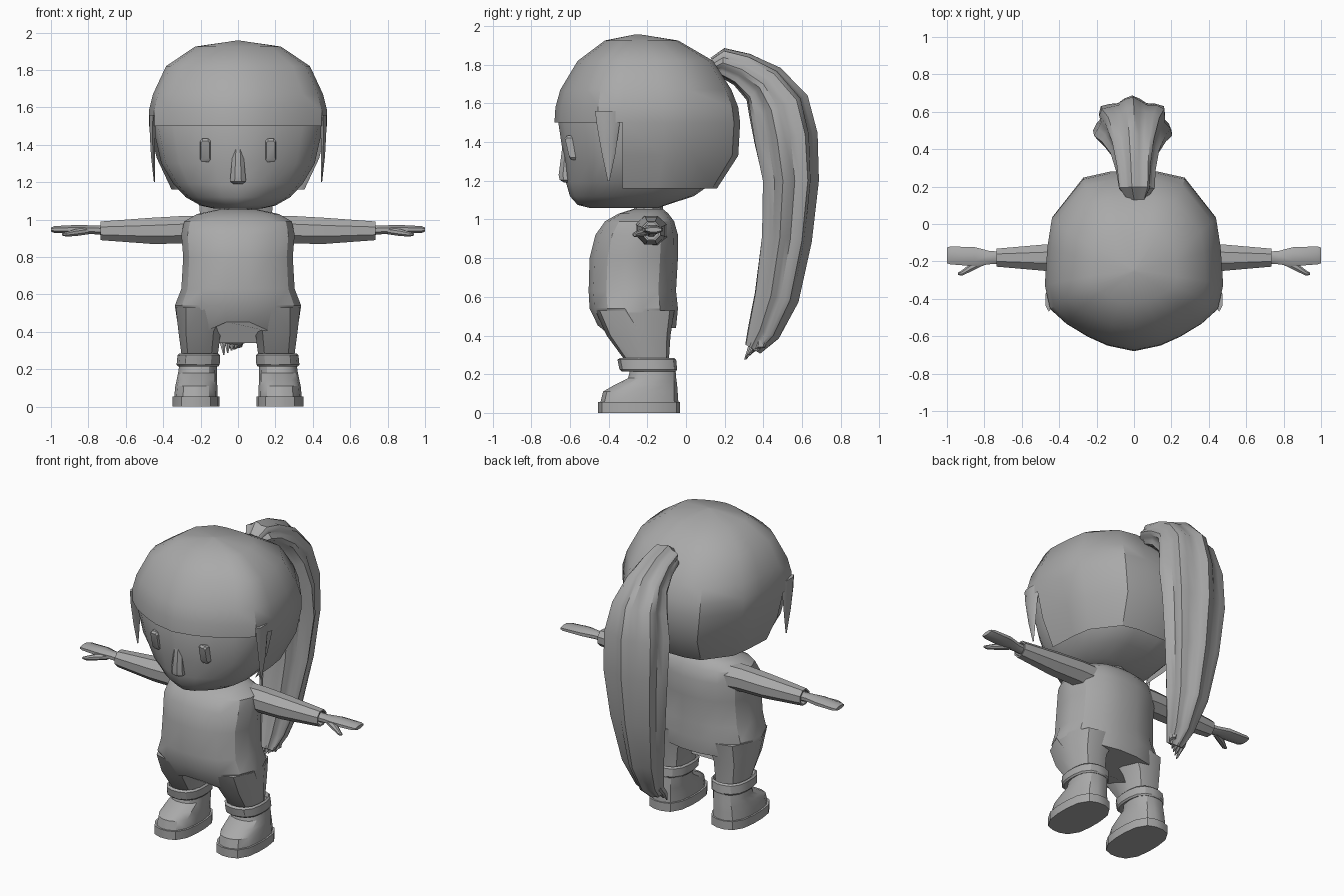
import bpy, bmesh
from math import pi, sin, cos, radians
from mathutils import Vector

cube = bpy.data.objects.get("Cube")
if cube:
    bpy.data.objects.remove(cube, do_unlink=True)

grey = bpy.data.materials.new("plain grey")
grey.use_nodes = True
tone = (0.4, 0.4, 0.4, 1)
grey.diffuse_color = tone
grey.node_tree.nodes["Principled BSDF"].inputs["Base Color"].default_value = tone


def loft(name, rings, mirror=False, keep=None, caps=(True, True), angle=32):
    """Skin a stack of point rings; optionally drop faces and mirror across x."""
    bm = bmesh.new()
    rows = [[bm.verts.new(p) for p in ring] for ring in rings]
    n = len(rows[0])
    for a, b in zip(rows, rows[1:]):
        for i in range(n):
            j = (i + 1) % n
            bm.faces.new((a[i], a[j], b[j], b[i]))
    for cap, row in zip(caps, (rows[0], rows[-1])):
        if cap:
            bm.faces.new(row)
    if keep:
        bad = [f for f in bm.faces if not keep(f.calc_center_median())]
        bmesh.ops.delete(bm, geom=bad, context='FACES')
    bmesh.ops.recalc_face_normals(bm, faces=bm.faces)
    mesh = bpy.data.meshes.new(name)
    bm.to_mesh(mesh)
    bm.free()
    mesh.materials.append(grey)
    obj = bpy.data.objects.new(name, mesh)
    bpy.context.collection.objects.link(obj)
    if mirror:
        obj.modifiers.new("Mirror", 'MIRROR').use_mirror_merge = False
    bpy.ops.object.select_all(action='DESELECT')
    obj.select_set(True)
    bpy.context.view_layer.objects.active = obj
    bpy.ops.object.shade_smooth_by_angle(angle=radians(angle))
    return obj


def oval(n, power=2.0):
    """Unit superellipse, n points."""
    pts = []
    for k in range(n):
        a = 2 * pi * (k + 0.5) / n
        c, s = cos(a), sin(a)
        r = (abs(c) ** power + abs(s) ** power) ** (-1 / power)
        pts.append((c * r, s * r))
    return pts


def flat(z, x, w, front, back, n=12, power=2.5):
    """Horizontal ring spanning front to back."""
    mid, half = (front + back) / 2, (back - front) / 2
    return [Vector((x + u * w, mid + v * half, z)) for u, v in oval(n, power)]


def across(x, y, z, ry, rz, n=8):
    """Ring facing along x."""
    return [Vector((x, y + u * ry, z + v * rz)) for u, v in oval(n)]


# Head outline: pointed at the face, broad at the back
half = [(0, -1), (.3, -.93), (.52, -.82), (.76, -.66), (.94, -.48), (1, -.18),
        (.97, .25), (.92, .54), (.57, .94), (.27, 1), (0, 1)]
outline = half + [(-x, y) for x, y in half[-2:0:-1]]
HEAD_Y = -.25


def head_ring(z, w, front, back):
    return [Vector((x * w, HEAD_Y + y * ((HEAD_Y - front) if y < 0 else (back - HEAD_Y)), z))
            for x, y in outline]


# Face and underside of head
loft("face", [head_ring(*r) for r in (
    (1.06, .13, -.50, -.14), (1.075, .2, -.56, -.10), (1.12, .28, -.60, .04),
    (1.19, .345, -.62, .14), (1.3, .41, -.63, .20), (1.5, .455, -.66, .25),
    (1.56, .45, -.64, .24))], angle=40)

# Hair cap with fringe, open at the face below the fringe line
loft("hair", [head_ring(*r) for r in (
    (1.957, .01, -.26, -.24), (1.925, .23, -.42, -.04), (1.82, .385, -.56, .14),
    (1.67, .455, -.65, .235), (1.58, .477, -.675, .27), (1.5, .475, -.68, .28),
    (1.33, .435, -.68, .27), (1.16, .355, -.68, .16))],
    keep=lambda c: c.z > 1.5 or c.y > -.345, caps=(True, False), angle=34)

# Pointed side locks
loft("side_lock", [
    flat(1.56, .455, .02, -.47, -.34, 6, 2), flat(1.48, .457, .018, -.46, -.345, 6, 2),
    flat(1.34, .455, .012, -.435, -.365, 6, 2), flat(1.2, .447, .003, -.405, -.395, 6, 2)],
    mirror=True)

# Eyes: tall chamfered studs leaning with the face
corners = [(.6, 1), (1, .8), (1, -.8), (.6, -1), (-.6, -1), (-1, -.8), (-1, .8), (-.6, 1)]


def eye_ring(y, s):
    return [Vector((.175 + u * .028 * s, y - v * .012, 1.37 + v * .063 * s)) for u, v in corners]


loft("eye", [eye_ring(-.55, 1), eye_ring(-.605, 1), eye_ring(-.615, .8)], mirror=True)

# Nose wedge
loft("nose", [flat(z, 0, w, f, -.58, 8, 2.5) for z, w, f in (
    (1.19, .025, -.63), (1.205, .045, -.655), (1.23, .042, -.66), (1.38, .028, -.64))])

# Neck
loft("neck", [flat(z, 0, .08, -.27, -.12, 10, 2) for z in (.98, 1.12)])

# Torso, its lower hem arched up between the legs
torso = [flat(*r, n=16) for r in (
    (.44, 0, .31, -.48, -.05), (.54, 0, .34, -.50, -.04), (.63, 0, .305, -.505, -.05),
    (.8, 0, .295, -.50, -.04), (.92, 0, .305, -.47, -.04), (.99, 0, .29, -.42, -.06),
    (1.03, 0, .22, -.35, -.09), (1.055, 0, .1, -.27, -.12))]
for p in torso[0]:
    if p.y < -.3:
        p.z = .48 - .45 * abs(p.x)
        p.y += (.48 - p.z) * .8
loft("torso", torso)

# Legs
loft("leg", [flat(*r, n=10, power=2.8) for r in (
    (.53, .175, .16, -.47, -.06), (.4, .205, .115, -.41, -.08), (.25, .205, .095, -.30, -.09))],
    mirror=True)

# Sleeves with an open hem
loft("sleeve", [across(*r) for r in (
    (.2, -.18, .94, .09, .085), (.3, -.18, .945, .085, .08), (.47, -.18, .94, .077, .075),
    (.735, -.18, .94, .052, .054), (.735, -.18, .94, .042, .044), (.66, -.18, .94, .042, .044))],
    mirror=True)

# Hands
loft("hand", [across(*r) for r in (
    (.66, -.18, .94, .034, .03), (.77, -.18, .945, .038, .025), (.85, -.175, .948, .055, .026),
    (.98, -.168, .947, .052, .02), (1.0, -.168, .947, .045, .012))], mirror=True)
loft("thumb", [across(*r) for r in (
    (.8, -.195, .94, .026, .02), (.87, -.23, .93, .025, .02), (.92, -.262, .922, .016, .013),
    (.94, -.266, .92, .007, .006))], mirror=True)

# Boots: sole, upper and cuff
loft("boot_sole", [flat(z, .225, .127, f, b, 16, 2.8) for z, f, b in (
    (0, -.455, -.03), (.055, -.455, -.03))], mirror=True)
loft("boot_upper", [flat(*r, n=16, power=2.6) for r in (
    (.05, .225, .117, -.445, -.038), (.11, .223, .113, -.43, -.042), (.145, .22, .108, -.37, -.045),
    (.18, .217, .104, -.30, -.05), (.24, .212, .1, -.285, -.055))], mirror=True)
loft("boot_cuff", [flat(*r, n=16, power=2.6) for r in (
    (.215, .213, .108, -.335, -.05), (.225, .213, .116, -.345, -.045),
    (.275, .21, .114, -.355, -.05), (.285, .21, .104, -.34, -.06), (.26, .21, .095, -.32, -.07))],
    mirror=True)

# Ponytail: ridged tube along an arc; (y, z, thickness, width)
arc = [(.15, 1.79, .05, .06), (.19, 1.81, .075, .095), (.29, 1.775, .09, .105),
       (.4, 1.70, .12, .13), (.475, 1.58, .16, .17), (.51, 1.42, .165, .205),
       (.535, 1.2, .145, .205), (.515, .9, .13, .175), (.465, .6, .115, .13),
       (.4, .42, .085, .085), (.345, .33, .045, .05)]
rings = []
for i, (y, z, t, w) in enumerate(arc):
    ahead, behind = arc[min(i + 1, len(arc) - 1)], arc[max(i - 1, 0)]
    along = Vector((0, ahead[0] - behind[0], ahead[1] - behind[1])).normalized()
    out = Vector((0, -along.z, along.y))
    ring = []
    for k in range(28):
        a = 2 * pi * k / 28
        r = .95 + .1 * cos(7 * a + .25 * i)
        ring.append(Vector((-.004 * i + .015, y, z)) + out * (t * r * sin(a))
                    + Vector((w * r * cos(a), 0, 0)))
    rings.append(ring)
loft("ponytail", rings, angle=40)

# Loose strand tips at the end of the ponytail
for k in range(5):
    side = (k - 2) * .02
    loft("strand_tip", [flat(.42, side - .025, .025, .36, .44, 6, 2),
                        flat(.34, side * 1.3 - .03, .017, .32 + .01 * k, .37 + .01 * k, 6, 2),
                        flat(.275 + .012 * k, side - .035, .004, .3 + .01 * k, .31 + .01 * k, 6, 2)])
